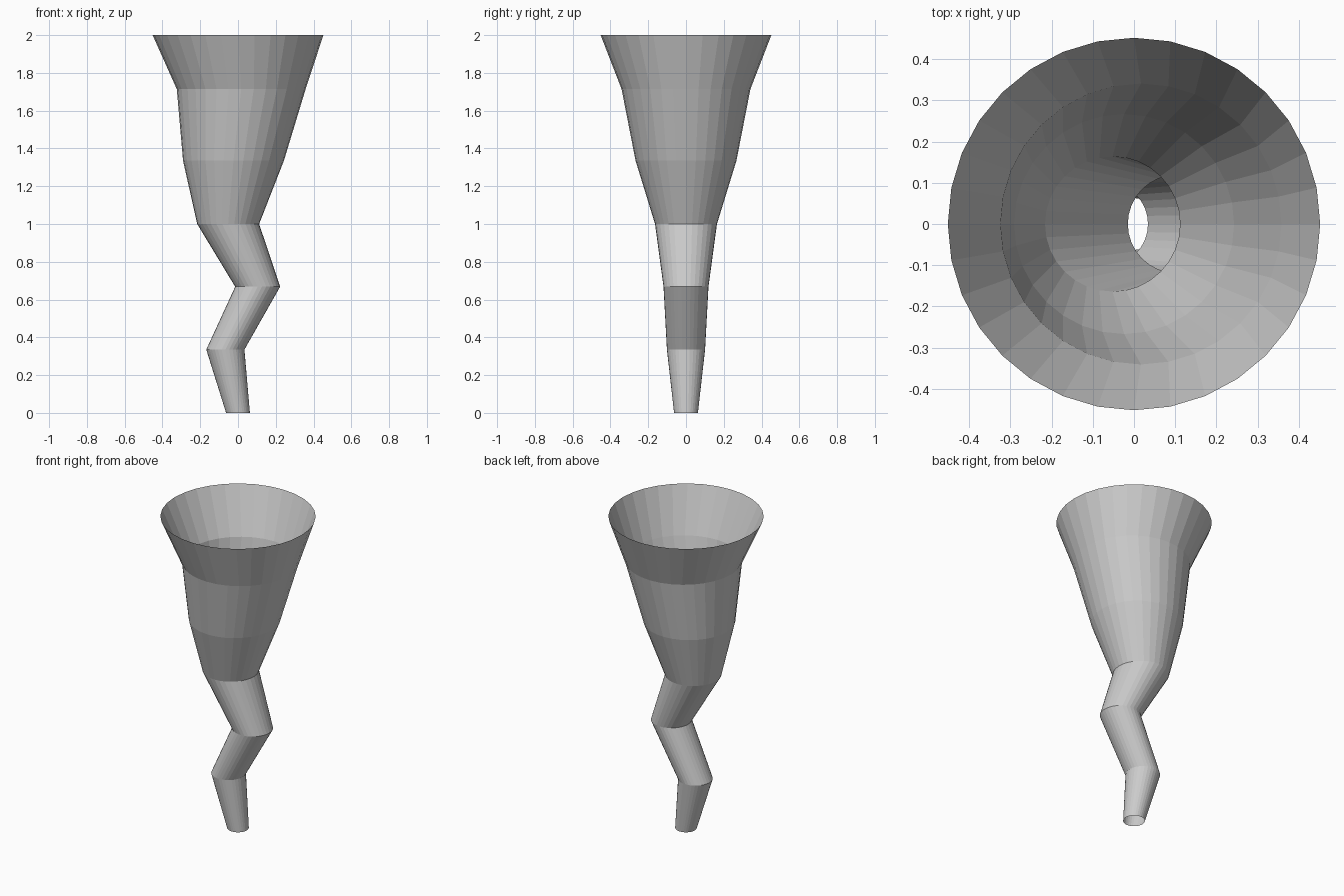
import bpy, bmesh
from math import cos, sin, pi

if "Cube" in bpy.data.objects:
    bpy.data.objects.remove(bpy.data.objects["Cube"])

SIDES = 32

# Ring stations up the crooked funnel: centre x, height z, radius
RINGS = [
    (0.0, 0.0, 0.063),
    (-0.067, 0.335, 0.101),
    (0.104, 0.668, 0.119),
    (-0.052, 1.0, 0.164),
    (-0.024, 1.335, 0.267),
    (0.017, 1.714, 0.341),
    (0.0, 2.0, 0.452),
]


def loft(name, rings):
    """Open-ended tube through horizontal circular rings."""
    bm = bmesh.new()
    loops = [[bm.verts.new((x + r * cos(2 * pi * i / SIDES),
                            r * sin(2 * pi * i / SIDES), z))
              for i in range(SIDES)] for x, z, r in rings]
    for low, high in zip(loops, loops[1:]):
        for i in range(SIDES):
            j = (i + 1) % SIDES
            bm.faces.new((low[i], low[j], high[j], high[i]))
    mesh = bpy.data.meshes.new(name)
    bm.to_mesh(mesh)
    bm.free()
    obj = bpy.data.objects.new(name, mesh)
    bpy.context.collection.objects.link(obj)
    return obj


# Flat-faced funnel, open at both ends
loft("crooked_funnel", RINGS)
